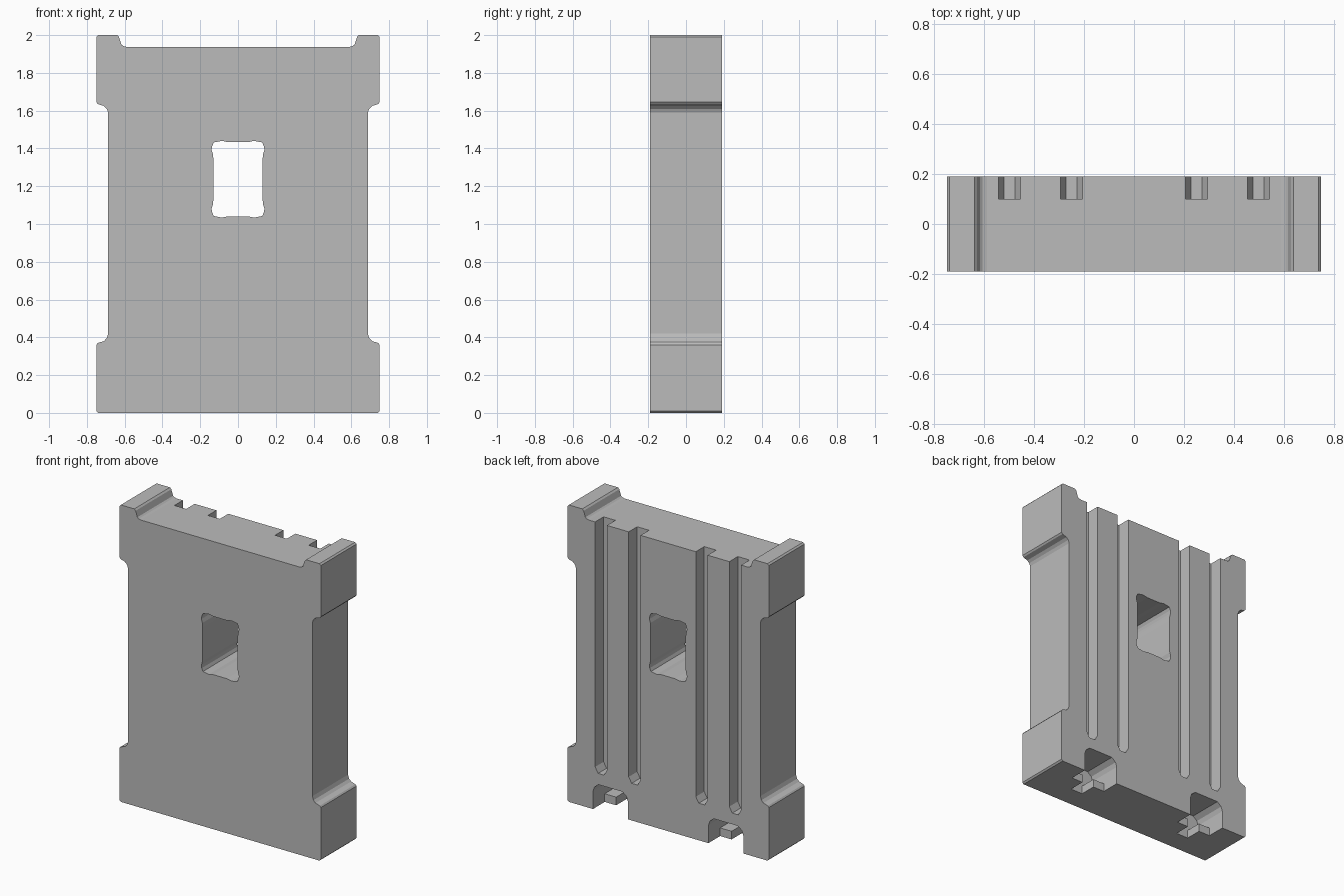
import bpy
import bmesh

cube = bpy.data.objects.get("Cube")
if cube:
    bpy.data.objects.remove(cube)

HALF_DEPTH = 0.19

stone = bpy.data.materials.new("stone_grey")
stone.use_nodes = True
stone.diffuse_color = (0.5, 0.5, 0.5, 1)
stone.node_tree.nodes["Principled BSDF"].inputs["Base Color"].default_value = (0.5, 0.5, 0.5, 1)


def extrude(name, profile, y0, y1):
    """Make a solid by extruding an x-z profile from y0 to y1."""
    bm = bmesh.new()
    face = bm.faces.new([bm.verts.new((x, y0, z)) for x, z in profile])
    new = bmesh.ops.extrude_face_region(bm, geom=[face])["geom"]
    for v in new:
        if isinstance(v, bmesh.types.BMVert):
            v.co.y = y1
    bmesh.ops.recalc_face_normals(bm, faces=bm.faces)
    mesh = bpy.data.meshes.new(name)
    bm.to_mesh(mesh)
    bm.free()
    mesh.materials.append(stone)
    obj = bpy.data.objects.new(name, mesh)
    bpy.context.collection.objects.link(obj)
    return obj


def cut(target, cutter):
    """Subtract the cutter, bake the result and drop the cutter."""
    cutter.hide_render = True
    mod = target.modifiers.new("cut", "BOOLEAN")
    mod.operation = "DIFFERENCE"
    mod.solver = "EXACT"
    mod.object = cutter
    graph = bpy.context.evaluated_depsgraph_get()
    mesh = bpy.data.meshes.new_from_object(target.evaluated_get(graph))
    target.modifiers.clear()
    target.data = mesh
    bpy.data.objects.remove(cutter)


def box_profile(x0, x1, z0, z1):
    return [(x0, z0), (x1, z0), (x1, z1), (x0, z1)]


def mirrored(half):
    return half + [(-x, z) for x, z in reversed(half)]


# Wall slab with flared feet, flared shoulders and raised end lips
outline = [
    (0.74, 0), (0.75, 0.01), (0.75, 0.36), (0.742, 0.37), (0.71, 0.38),
    (0.695, 0.395), (0.687, 0.42), (0.687, 1.59), (0.695, 1.61), (0.71, 1.625),
    (0.742, 1.635), (0.75, 1.645), (0.75, 1.99), (0.74, 2), (0.64, 2),
    (0.63, 1.99), (0.617, 1.95), (0.607, 1.942), (0.59, 1.938),
]
wall = extrude("wall_panel", mirrored(outline), -HALF_DEPTH, HALF_DEPTH)

# Window opening with bulging corners
corner = [(0.13, 0.1), (0.132, 0.13), (0.14, 0.155), (0.137, 0.175),
          (0.128, 0.195), (0.085, 0.203), (0.05, 0.196)]
lower = [(x, -z) for x, z in reversed(corner)]
window = [(x, z + 1.237) for x, z in mirrored(lower + corner)]
cut(wall, extrude("window_cutter", window, -0.3, 0.3))

# Vertical grooves in the back, with bevelled lower ends
for centre in (-0.5, -0.25, 0.25, 0.5):
    half = [(0.022, 0.25), (0.044, 0.288), (0.044, 2.1)]
    groove = [(x + centre, z) for x, z in mirrored(half)]
    cut(wall, extrude("groove_cutter", groove, 0.1, 0.3))

# Clip sockets in the back foot: mouth, deep upper chamber and narrow floor slot
for centre in (-0.43, 0.43):
    def arch(base):
        half = [(0.13, base), (0.13, 0.12), (0.12, 0.15), (0.09, 0.175)]
        return [(x + centre, z) for x, z in mirrored(half)]
    cut(wall, extrude("mouth_cutter", arch(-0.1), 0.065, 0.3))
    cut(wall, extrude("chamber_cutter", arch(0.055), -0.045, 0.2))
    slot = box_profile(centre - 0.045, centre + 0.045, -0.1, 0.1)
    cut(wall, extrude("slot_cutter", slot, -0.045, 0.15))
